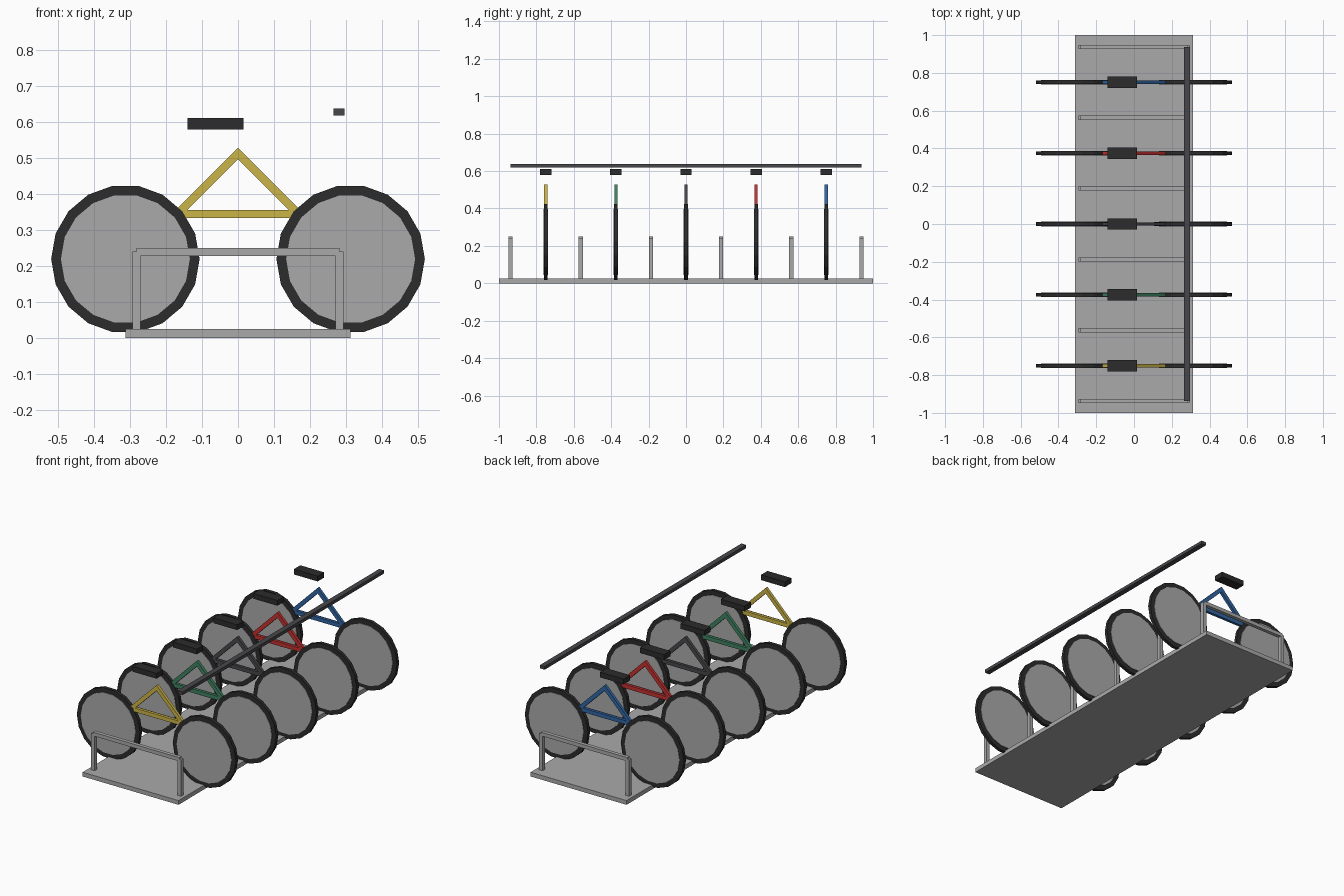
import bpy
from math import radians, pi, hypot, atan2
from mathutils import Matrix

cube = bpy.data.objects.get("Cube")
if cube:
    bpy.data.objects.remove(cube, do_unlink=True)


def material(name, rgb):
    m = bpy.data.materials.new(name)
    m.use_nodes = True
    m.diffuse_color = (*rgb, 1)
    m.node_tree.nodes["Principled BSDF"].inputs["Base Color"].default_value = (*rgb, 1)
    return m


GREY = material("light grey metal", (0.40, 0.40, 0.40))
BLACK = material("black rubber", (0.025, 0.025, 0.026))
DARK = material("dark grey paint", (0.065, 0.062, 0.07))
YELLOW = material("yellow paint", (0.60, 0.46, 0.065))
GREEN = material("green paint", (0.05, 0.22, 0.12))
RED = material("red paint", (0.55, 0.03, 0.03))
BLUE = material("blue paint", (0.03, 0.13, 0.36))


def finish(name, mat):
    ob = bpy.context.object
    ob.name = ob.data.name = name
    ob.data.materials.append(mat)
    return ob


def box(name, mat, centre, size, tilt=0):
    bpy.ops.mesh.primitive_cube_add(size=1, location=centre, rotation=(0, tilt, 0))
    ob = finish(name, mat)
    ob.data.transform(Matrix.Diagonal((*size, 1)))
    return ob


def disc(name, mat, centre, radius, depth, sides=18):
    # Cylinder lying on the y axis with a corner pointing along x
    bpy.ops.mesh.primitive_cylinder_add(vertices=sides, radius=radius, depth=depth, location=centre)
    ob = finish(name, mat)
    ob.data.transform(Matrix.Rotation(pi / 2, 4, 'X') @ Matrix.Rotation(pi / 2, 4, 'Z'))
    return ob


def bar(name, mat, start, end, y, width, depth):
    # Square bar between two (x, z) points
    dx, dz = end[0] - start[0], end[1] - start[1]
    centre = ((start[0] + end[0]) / 2, y, (start[1] + end[1]) / 2)
    return box(name, mat, centre, (hypot(dx, dz), depth, width), -atan2(dz, dx))


# Stand: base plate, dividing hoops and long overhead rail
SPACING = 0.375
box("base_plate", GREY, (0, 0, 0.0125), (0.625, 2, 0.025))
for i in range(6):
    y = (i - 2.5) * SPACING
    for side, s in (("left", 1), ("right", -1)):
        box(f"hoop_post_{side}_{i + 1}", GREY, (s * 0.282, y, 0.1325), (0.022, 0.022, 0.215))
    box(f"hoop_rail_{i + 1}", GREY, (0, y, 0.239), (0.564, 0.022, 0.022))
box("overhead_rail", DARK, (0.28, 0, 0.6275), (0.031, 1.875, 0.019))

# Row of bicycles
for i, paint in enumerate((YELLOW, GREEN, DARK, RED, BLUE)):
    y = (i - 2) * SPACING
    n = i + 1
    for side, s in (("left", 1), ("right", -1)):
        hub = (s * 0.3125, y, 0.22)
        disc(f"tyre_{side}_{n}", BLACK, hub, 0.206, 0.020)
        disc(f"wheel_disc_{side}_{n}", GREY, hub, 0.179, 0.025)
        bar(f"frame_slope_{side}_{n}", paint, (s * 0.168, 0.345), (-s * 0.008, 0.521), y, 0.023, 0.017)
    bar(f"frame_base_{n}", paint, (-0.168, 0.345), (0.168, 0.345), y, 0.023, 0.017)
    box(f"saddle_{n}", BLACK, (-0.0625, y, 0.595), (0.155, 0.06, 0.031))
